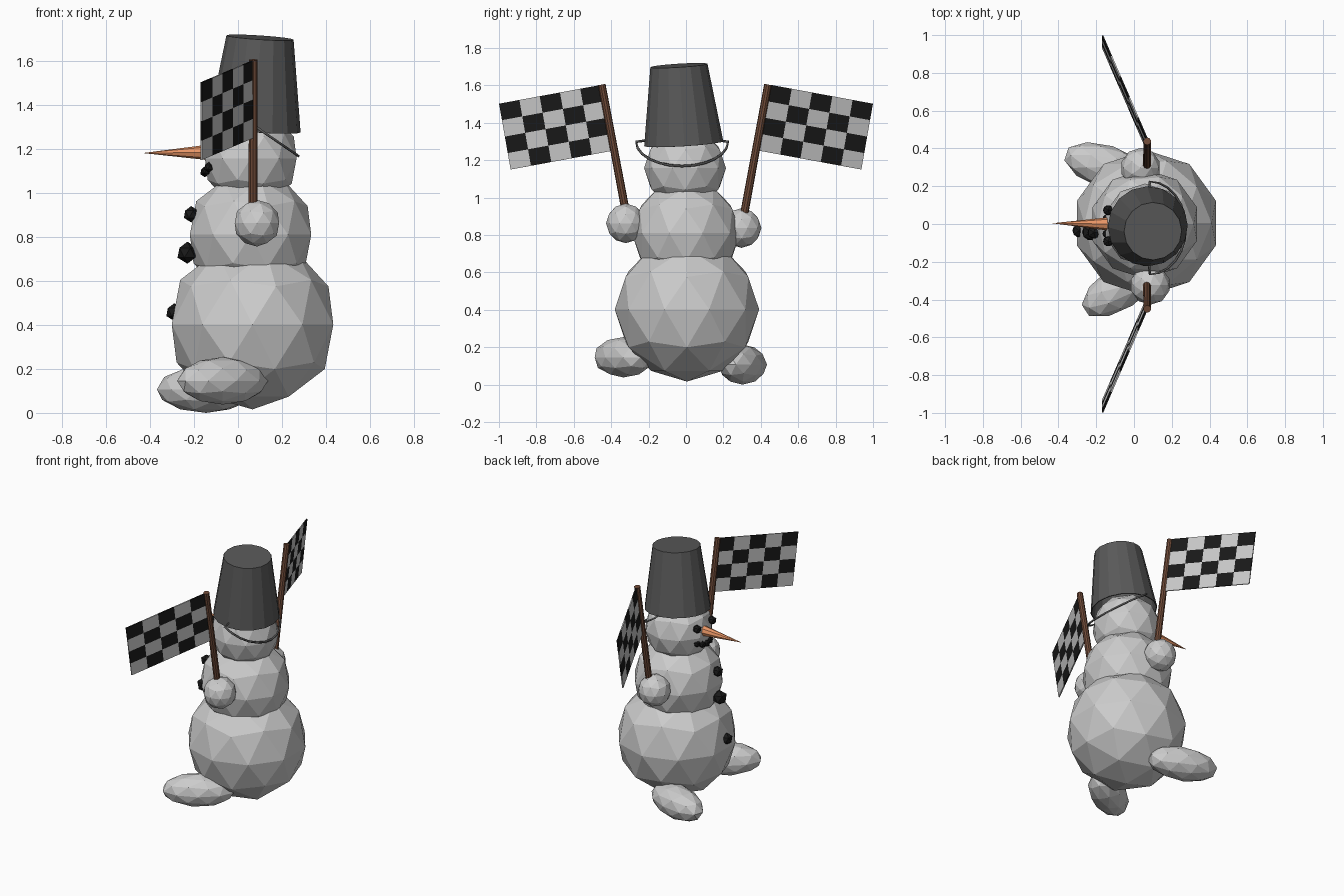
import bpy, bmesh
from math import radians, sin, cos, pi
from mathutils import Vector

if "Cube" in bpy.data.objects:
    bpy.data.objects.remove(bpy.data.objects["Cube"])


def material(name, rgb):
    m = bpy.data.materials.new(name)
    m.diffuse_color = (*rgb, 1)
    m.use_nodes = True
    m.node_tree.nodes["Principled BSDF"].inputs["Base Color"].default_value = m.diffuse_color
    return m


COAL = material("coal", (0.01, 0.01, 0.01))
LIGHT = material("flag_light", (0.8, 0.8, 0.8))
CARROT = material("carrot", (0.8, 0.3, 0.13))
WOOD = material("wood", (0.16, 0.07, 0.04))
METAL = material("metal", (0.1, 0.1, 0.1))


def ball(name, loc, r, scale=(1, 1, 1), yaw=0, subdiv=2, mat=None):
    bpy.ops.mesh.primitive_ico_sphere_add(subdivisions=subdiv, radius=r, location=loc,
                                          rotation=(0, 0, radians(yaw)))
    ob = bpy.context.object
    ob.name, ob.scale = name, scale
    if mat:
        ob.data.materials.append(mat)
    return ob


def rod(name, a, b, r1, r2, sides, mat):
    """Tapered cylinder from point a to point b."""
    a, b = Vector(a), Vector(b)
    bpy.ops.mesh.primitive_cone_add(vertices=sides, radius1=r1, radius2=r2,
                                    depth=(b - a).length, location=(a + b) / 2)
    ob = bpy.context.object
    ob.name = name
    ob.rotation_euler = (b - a).to_track_quat('Z', 'Y').to_euler()
    ob.data.materials.append(mat)
    return ob


# Snow body, hands and feet
ball("lower_body", (0.066, 0.005, 0.402), 0.386)
ball("middle_body", (0.057, 0, 0.81), 0.29)
ball("head", (0.058, -0.005, 1.157), 0.219)
ball("right_hand", (0.086, -0.322, 0.862), 0.106)
ball("left_hand", (0.035, 0.297, 0.837), 0.106)
ball("right_foot", (-0.07, -0.335, 0.146), 1, (0.235, 0.115, 0.108), 33)
ball("left_foot", (-0.145, 0.302, 0.107), 1, (0.235, 0.115, 0.107), -18)

# Coal buttons, eyes and mouth
for i, (x, y, z, r) in enumerate([(-0.213, -0.045, 0.903, 0.037),
                                  (-0.23, -0.042, 0.728, 0.05),
                                  (-0.29, -0.035, 0.458, 0.04)]):
    ball(f"button_{i + 1}", (x, y, z), r, subdiv=1, mat=COAL)
for side, y in (("left", 0.073), ("right", -0.092)):
    ball(side + "_eye", (-0.137, y, 1.222), 0.03, subdiv=1, mat=COAL)
for i in range(5):
    t = (i - 2) / 2
    ball(f"mouth_{i + 1}", (-0.15 + 0.018 * t * t, -0.012 + 0.08 * t, 1.095 + 0.022 * t * t),
         0.024, subdiv=1, mat=COAL)

# Carrot nose
rod("nose", (-0.12, 0, 1.184), (-0.433, 0.004, 1.181), 0.037, 0, 8, CARROT)

# Upturned bucket, open at the bottom
bucket = rod("bucket", (0.073, -0.012, 1.288), (0.1, -0.038, 1.706), 0.212, 0.153, 16, METAL)
bm = bmesh.new()
bm.from_mesh(bucket.data)
bmesh.ops.delete(bm, geom=[min(bm.faces, key=lambda f: f.calc_center_median().z)],
                 context='FACES_ONLY')
bm.to_mesh(bucket.data)
bm.free()
bucket.modifiers.new("wall", 'SOLIDIFY').thickness = 0.006

# Wire handle hanging behind the head
pts = [(0.08, -0.215, 1.305)]
for i in range(13):
    a = pi * i / 12
    pts.append((0.084 + 0.19 * sin(a), -0.021 - 0.246 * cos(a), 1.298 - 0.13 * sin(a)))
pts.append((0.08, 0.18, 1.305))
curve = bpy.data.curves.new("bucket_handle", 'CURVE')
curve.dimensions = '3D'
curve.bevel_depth, curve.bevel_resolution = 0.007, 0
spline = curve.splines.new('POLY')
spline.points.add(len(pts) - 1)
for p, co in zip(spline.points, pts):
    p.co = (*co, 1)
curve.materials.append(METAL)
bpy.context.collection.objects.link(bpy.data.objects.new("bucket_handle", curve))


def flag(name, top, bottom, side):
    """Checkered cloth, 5 by 4 squares, hung from the pole."""
    top, bottom = Vector(top), Vector(bottom)
    out = Vector((-0.235, side * 0.543, -0.1))
    bm = bmesh.new()
    grid = [[bm.verts.new(top.lerp(bottom, j / 4) + out * (i / 5)) for j in range(5)]
            for i in range(6)]
    for i in range(5):
        for j in range(4):
            f = bm.faces.new((grid[i][j], grid[i + 1][j], grid[i + 1][j + 1], grid[i][j + 1]))
            f.material_index = (i + j) % 2
    me = bpy.data.meshes.new(name)
    bm.to_mesh(me)
    bm.free()
    me.materials.append(COAL)
    me.materials.append(LIGHT)
    ob = bpy.data.objects.new(name, me)
    bpy.context.collection.objects.link(ob)
    mod = ob.modifiers.new("cloth", 'SOLIDIFY')
    mod.thickness, mod.offset = 0.008, 0


# Flag poles and flags
rod("right_pole", (0.068, -0.312, 0.87), (0.07, -0.45, 1.604), 0.022, 0.02, 10, WOOD)
flag("right_flag", (0.068, -0.455, 1.602), (0.068, -0.393, 1.25), -1)
rod("left_pole", (0.068, 0.298, 0.84), (0.07, 0.438, 1.604), 0.022, 0.02, 10, WOOD)
flag("left_flag", (0.068, 0.455, 1.602), (0.068, 0.393, 1.25), 1)
